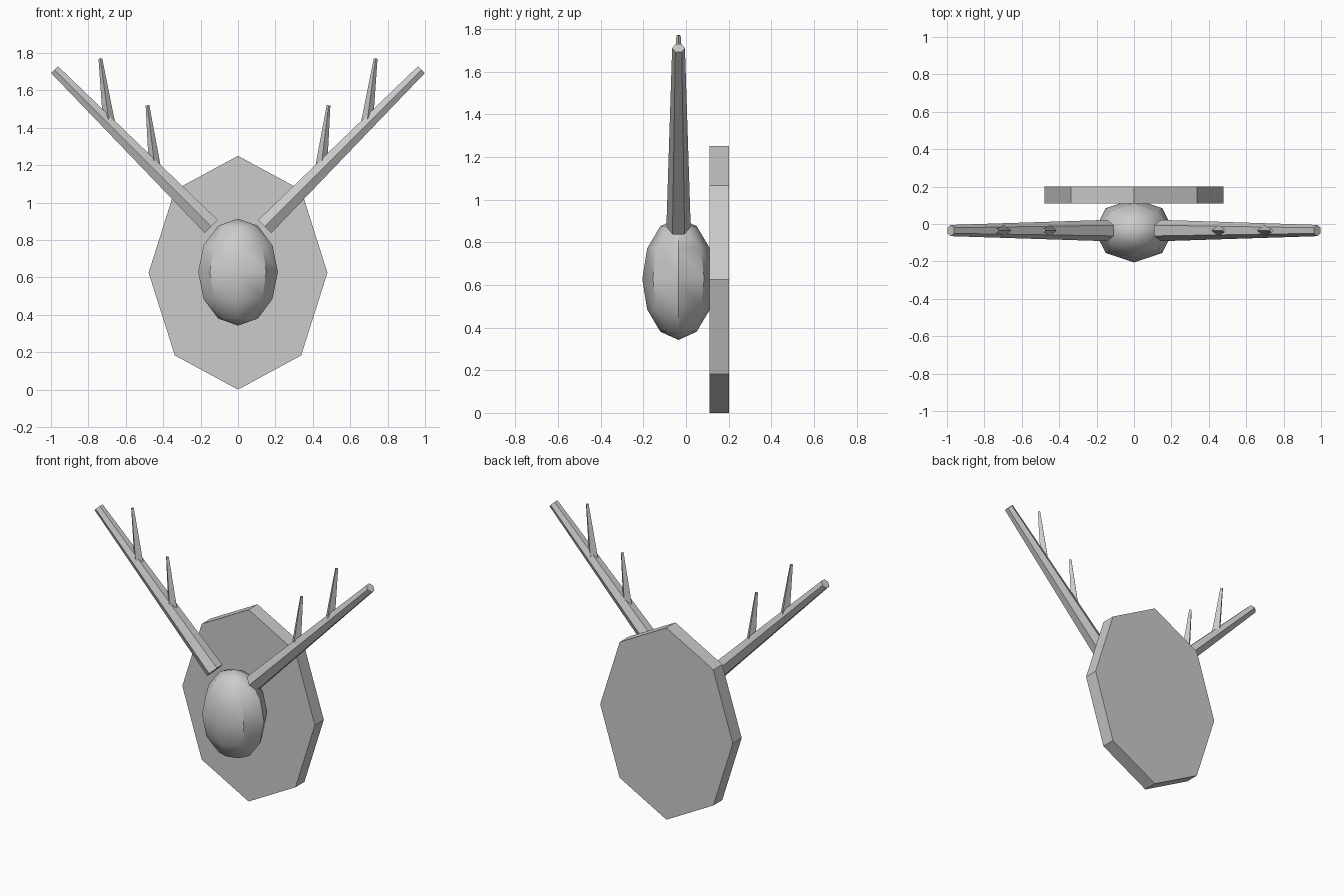
import bpy, bmesh
from math import atan2, pi, radians
from mathutils import Matrix, Vector

cube = bpy.data.objects.get("Cube")
if cube:
    bpy.data.objects.remove(cube, do_unlink=True)

grey = bpy.data.materials.new("plain grey")
grey.use_nodes = True
grey.diffuse_color = (0.6, 0.6, 0.6, 1)
grey.node_tree.nodes["Principled BSDF"].inputs["Base Color"].default_value = (0.6, 0.6, 0.6, 1)

MID_Y = -0.035   # depth of the head and antlers
HEAD_Z = 0.628


def make_object(name, bm):
    bmesh.ops.recalc_face_normals(bm, faces=bm.faces)
    mesh = bpy.data.meshes.new(name)
    bm.to_mesh(mesh)
    bm.free()
    mesh.materials.append(grey)
    obj = bpy.data.objects.new(name, mesh)
    bpy.context.collection.objects.link(obj)
    return obj


def tapered_rod(name, start, end, r1, r2, sides):
    """Tapered prism between two (x, z) points in the antler plane."""
    a = Vector((start[0], MID_Y, start[1]))
    b = Vector((end[0], MID_Y, end[1]))
    d = b - a
    place = Matrix.Translation((a + b) / 2) @ Matrix.Rotation(atan2(d.x, d.z), 4, 'Y')
    bm = bmesh.new()
    bmesh.ops.create_cone(bm, cap_ends=True, segments=sides, radius1=r1,
                          radius2=r2, depth=d.length, matrix=place)
    return make_object(name, bm)


# Octagonal wall plaque
bm = bmesh.new()
place = (Matrix.Translation((0, 0.155, 0.625))
         @ Matrix.Diagonal((0.478, 1, 0.625, 1))
         @ Matrix.Rotation(pi / 2, 4, 'X'))
bmesh.ops.create_cone(bm, cap_ends=True, segments=8, radius1=1, radius2=1,
                      depth=0.092, matrix=place)
make_object("plaque", bm)

# Egg-shaped head
bm = bmesh.new()
place = Matrix.Translation((0, MID_Y, HEAD_Z)) @ Matrix.Diagonal((0.213, 0.17, 0.286, 1))
bmesh.ops.create_uvsphere(bm, u_segments=8, v_segments=6, radius=1, matrix=place)
head = make_object("head", bm)
bpy.ops.object.select_all(action='DESELECT')
head.select_set(True)
bpy.context.view_layer.objects.active = head
bpy.ops.object.shade_smooth_by_angle(angle=radians(40))

# Antlers: one beam and two upright tines on each side
for side, s in (("left", 1), ("right", -1)):
    tapered_rod(side + "_antler_beam", (s * 0.143, 0.872), (s * 0.98, 1.71), 0.057, 0.03, 6)
    tapered_rod(side + "_lower_tine", (s * 0.443, 1.174), (s * 0.484, 1.52), 0.033, 0.01, 4)
    tapered_rod(side + "_upper_tine", (s * 0.688, 1.415), (s * 0.736, 1.77), 0.033, 0.01, 4)
